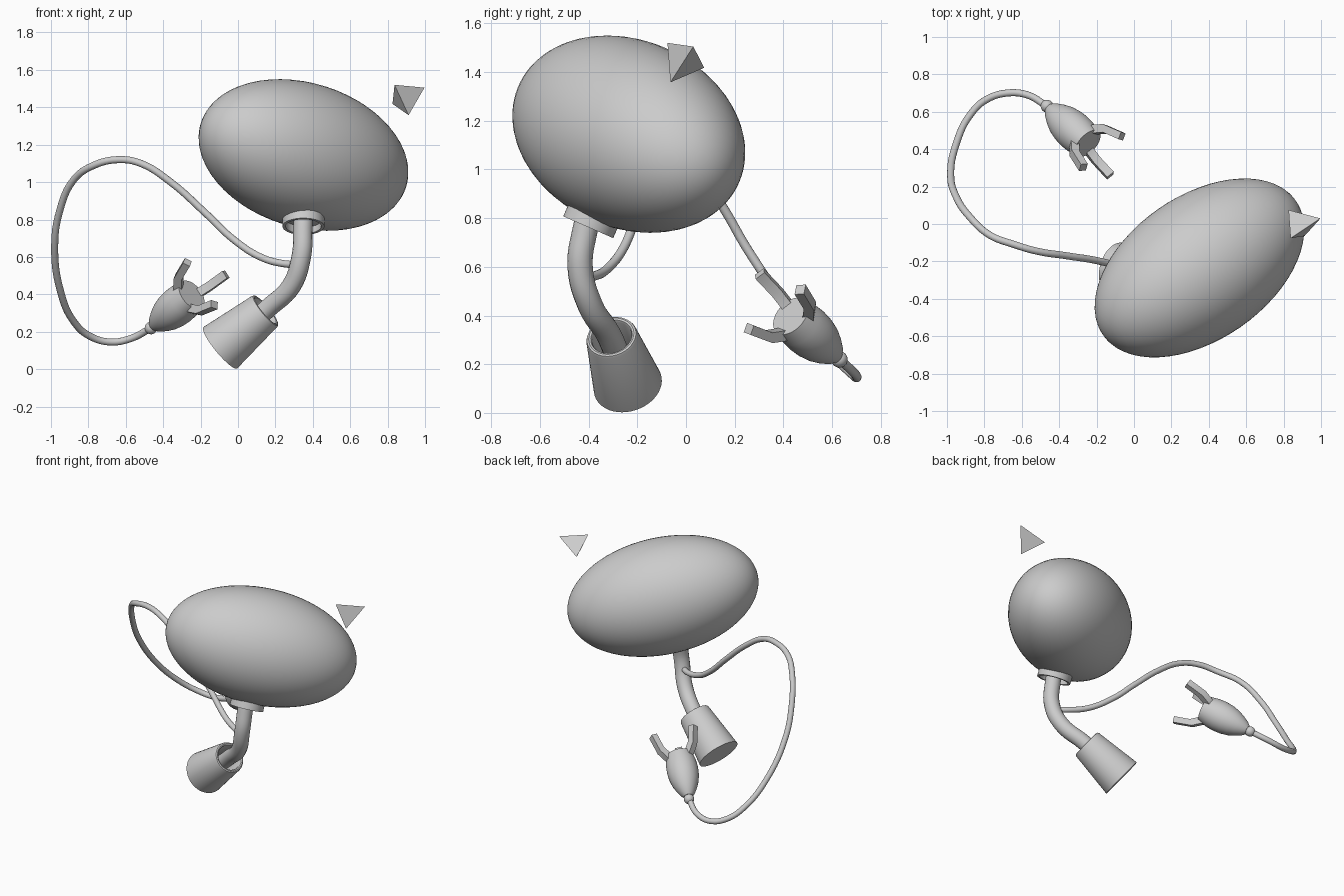
import bpy, bmesh, math
from mathutils import Vector, Matrix

if "Cube" in bpy.data.objects:
    bpy.data.objects.remove(bpy.data.objects["Cube"])


def add_object(name, bm):
    bmesh.ops.recalc_face_normals(bm, faces=bm.faces)
    me = bpy.data.meshes.new(name)
    bm.to_mesh(me)
    bm.free()
    ob = bpy.data.objects.new(name, me)
    bpy.context.collection.objects.link(ob)
    return ob


def frame(origin, axis):
    """Matrix placing local z along axis."""
    q = Vector(axis).to_track_quat('Z', 'Y')
    return Matrix.Translation(origin) @ q.to_matrix().to_4x4()


def lathe(name, profile, origin, axis, closed=False, steps=48):
    """Turn (radius, height) points around an axis."""
    bm = bmesh.new()
    vs = [bm.verts.new((r, 0, h)) for r, h in profile]
    es = [bm.edges.new(p) for p in zip(vs, vs[1:])]
    if closed:
        es.append(bm.edges.new((vs[-1], vs[0])))
    bmesh.ops.spin(bm, geom=vs + es, cent=(0, 0, 0), axis=(0, 0, 1),
                   angle=math.tau, steps=steps, use_duplicate=False)
    bmesh.ops.remove_doubles(bm, verts=bm.verts, dist=1e-5)
    bm.transform(frame(origin, axis))
    return add_object(name, bm)


def tube(name, points, radius):
    cu = bpy.data.curves.new(name, 'CURVE')
    cu.dimensions = '3D'
    cu.bevel_depth = radius
    cu.bevel_resolution = 6
    cu.resolution_u = 6
    cu.use_fill_caps = True
    sp = cu.splines.new('BEZIER')
    sp.bezier_points.add(len(points) - 1)
    for bp, p in zip(sp.bezier_points, points):
        bp.co = p
        bp.handle_left_type = bp.handle_right_type = 'AUTO'
    ob = bpy.data.objects.new(name, cu)
    bpy.context.collection.objects.link(ob)


# egg-shaped head
head_c = Vector((0.35, -0.235, 1.145))
bm = bmesh.new()
bmesh.ops.create_uvsphere(bm, u_segments=64, v_segments=32, radius=1)
bm.transform(frame(head_c, (0.795, 0.554, -0.247)) @ Matrix.Diagonal((0.385, 0.385, 0.641, 1)))
add_object("head", bm)

# open collar under the head
lathe("collar", [(0.112, 0.33), (0.112, 0.417), (0.095, 0.417), (0.095, 0.33)],
      head_c, (0, -0.4, -0.917), closed=True)

# neck
tube("neck", [(0.347, -0.39, 0.84), (0.347, -0.415, 0.75), (0.338, -0.435, 0.6),
              (0.285, -0.395, 0.445), (0.16, -0.32, 0.325), (0.04, -0.275, 0.22)], 0.052)

# hollow foot cup, narrow rim up
lathe("foot_cup", [(0, 0.2), (0.09, 0.2), (0.083, 0.012), (0.087, 0.003), (0.095, 0),
                   (0.103, 0.003), (0.107, 0.012), (0.143, 0.323), (0, 0.323)],
      (0.15, -0.307, 0.315), (-0.755, 0.21, -0.62))

# loose pyramid spike
bm = bmesh.new()
a, b, c, d = [bm.verts.new(p) for p in [(0.837, -0.076, 1.52), (0.997, 0.03, 1.505),
                                        (0.826, 0.075, 1.418), (0.912, -0.064, 1.358)]]
for f in [(a, c, b), (a, b, d), (b, c, d), (a, d, c)]:
    bm.faces.new(f)
add_object("spike", bm)

# looping cable
tube("cable", [(0.32, -0.42, 0.56), (0.25, -0.375, 0.563), (0.13, -0.32, 0.595),
               (-0.02, -0.25, 0.69), (-0.18, -0.2, 0.84), (-0.36, -0.17, 1.0),
               (-0.52, -0.145, 1.1), (-0.64, -0.11, 1.12), (-0.77, -0.06, 1.09),
               (-0.88, 0.04, 1.01), (-0.955, 0.155, 0.84), (-0.98, 0.26, 0.66),
               (-0.95, 0.43, 0.42), (-0.875, 0.585, 0.25), (-0.79, 0.665, 0.175),
               (-0.68, 0.7, 0.145), (-0.57, 0.69, 0.165), (-0.465, 0.63, 0.22)], 0.019)

# wrist ball and bullet-shaped hand
wrist = Vector((-0.465, 0.63, 0.22))
axis = Vector((0.63, -0.58, 0.515)).normalized()
bm = bmesh.new()
bmesh.ops.create_uvsphere(bm, u_segments=24, v_segments=12, radius=0.034)
bm.transform(Matrix.Translation(wrist))
add_object("wrist_ball", bm)
lathe("hand", [(0, 0.018), (0.03, 0.02), (0.05, 0.045), (0.071, 0.085), (0.089, 0.13),
               (0.1, 0.18), (0.104, 0.23), (0.101, 0.28), (0.088, 0.345), (0, 0.345)],
      wrist, axis)

# three bent square fingers, drawn as a (along, outward) outline
outline = [(0.30, 0.062), (0.34, 0.062), (0.395, 0.108), (0.5, 0.138),
           (0.488, 0.177), (0.365, 0.141), (0.305, 0.092)]
out0 = Vector((0.62, 0.74, 0.25))
out0 = (out0 - axis * out0.dot(axis)).normalized()
for i in range(3):
    out = Matrix.Rotation(math.tau * i / 3, 3, axis) @ out0
    side = axis.cross(out) * 0.023
    bm = bmesh.new()
    f = bm.faces.new([bm.verts.new(wrist + axis * t + out * r - side) for t, r in outline])
    ext = bmesh.ops.extrude_face_region(bm, geom=[f], use_keep_orig=True)
    bmesh.ops.translate(bm, vec=side * 2,
                        verts=[v for v in ext["geom"] if isinstance(v, bmesh.types.BMVert)])
    add_object(f"finger_{i + 1}", bm)

# smooth shading with sharp corners kept
for ob in bpy.context.scene.objects:
    if ob.type == 'MESH':
        ob.select_set(True)
        bpy.context.view_layer.objects.active = ob
bpy.ops.object.shade_smooth_by_angle(angle=math.radians(35))
